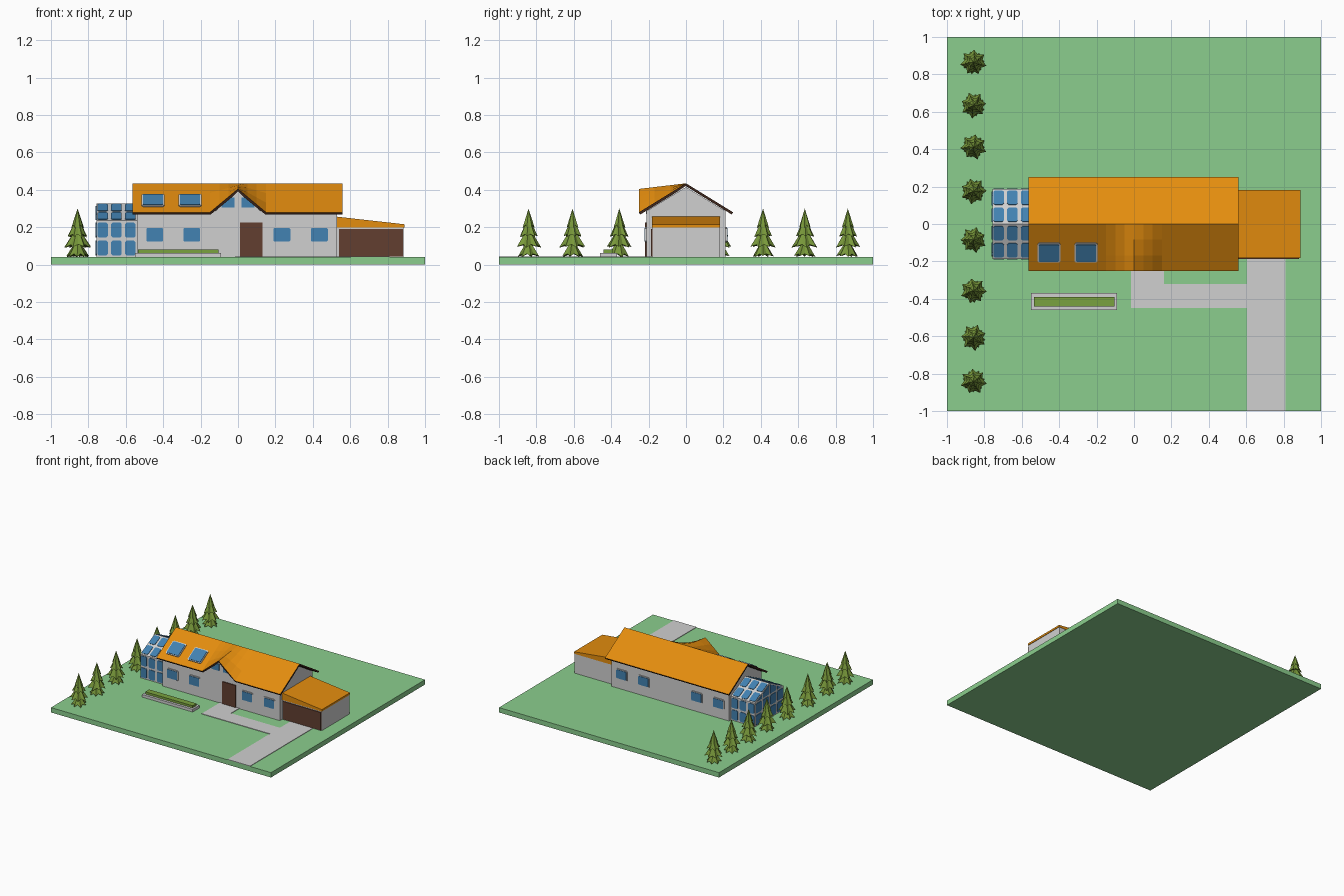
import bpy, bmesh, math, random
from mathutils import Vector as V

if "Cube" in bpy.data.objects:
    bpy.data.objects.remove(bpy.data.objects["Cube"])

random.seed(4)


def material(name, r, g, b):
    m = bpy.data.materials.new(name)
    lin = [((c / 255 + 0.055) / 1.055) ** 2.4 for c in (r, g, b)]
    m.diffuse_color = (*lin, 1)
    m.use_nodes = True
    m.node_tree.nodes["Principled BSDF"].inputs["Base Color"].default_value = m.diffuse_color
    return m


GRASS = material("grass green", 139, 206, 141)
PAVING = material("light grey", 208, 208, 208)
ORANGE = material("roof orange", 228, 141, 14)
TRIM = material("dark trim", 62, 38, 28)
BROWN = material("door brown", 98, 62, 48)
GLASS = material("glass blue", 66, 130, 178)
LEAF = material("tree green", 120, 152, 58)
HEDGE = material("hedge green", 122, 162, 62)


def finish(name, bm, *mats):
    bmesh.ops.recalc_face_normals(bm, faces=bm.faces)
    me = bpy.data.meshes.new(name)
    bm.to_mesh(me)
    bm.free()
    for m in mats:
        me.materials.append(m)
    ob = bpy.data.objects.new(name, me)
    bpy.context.collection.objects.link(ob)
    return ob


def prisms(name, mat, items):
    """Each item is (outline points, extrusion vector)."""
    bm = bmesh.new()
    for pts, vec in items:
        a = [bm.verts.new(V(p)) for p in pts]
        b = [bm.verts.new(V(p) + V(vec)) for p in pts]
        n = len(a)
        bm.faces.new(a)
        bm.faces.new(b[::-1])
        for i in range(n):
            bm.faces.new((a[i], a[(i + 1) % n], b[(i + 1) % n], b[i]))
    return finish(name, bm, mat)


def box(x0, x1, y0, y1, z0, z1):
    return [(x0, y0, z0), (x1, y0, z0), (x1, y1, z0), (x0, y1, z0)], (0, 0, z1 - z0)


def pane(c, u, v, w, h, out, cut=0.008):
    """Rectangle with clipped corners, pushed out along a vector."""
    c, u, v = V(c), V(u).normalized(), V(v).normalized()
    w, h = w / 2, h / 2
    ring = [(-w + cut, -h), (w - cut, -h), (w, -h + cut), (w, h - cut),
            (w - cut, h), (-w + cut, h), (-w, h - cut), (-w, -h + cut)]
    return [c + u * a + v * b for a, b in ring], out


# Ground, paths and planter
prisms("lawn", GRASS, [box(-1, 1, -1, 1, 0, 0.04)])
prisms("driveway_and_path", PAVING, [
    box(0.605, 0.81, -1, -0.18, 0.038, 0.044),
    box(-0.015, 0.605, -0.45, -0.32, 0.038, 0.044),
    box(-0.015, 0.16, -0.32, -0.2, 0.038, 0.044)])
prisms("planter", PAVING, [box(-0.55, -0.09, -0.46, -0.37, 0.04, 0.062)])
prisms("hedge", HEDGE, [box(-0.535, -0.105, -0.44, -0.39, 0.06, 0.08)])

# House walls with the front gable
W = 0.212
prisms("house_walls", PAVING, [
    ([(-0.54, -W, 0.04), (-0.54, W, 0.04), (-0.54, W, 0.286),
      (-0.54, 0, 0.415), (-0.54, -W, 0.286)], (1.07, 0, 0)),
    ([(-0.14, -W - 0.002, 0.27), (0.14, -W - 0.002, 0.27), (0, -W - 0.002, 0.392)],
     (0, 0.2, 0))])

# Main roof: the front eave rises to a peak over the door
xs = [-0.565, -0.15, -0.1, -0.05, 0, 0.05, 0.1, 0.15, 0.56]
ys = [-0.252, -0.168, -0.084, 0, 0.252]
bm = bmesh.new()
grid = []
for y in ys:
    row = []
    for x in xs:
        eave = 0.28
        if y < 0:
            eave += 0.125 * max(0, 1 - abs(x) / 0.15)
        row.append(bm.verts.new((x, y, 0.435 - abs(y) / 0.252 * (0.435 - eave))))
    grid.append(row)
for j in range(len(ys) - 1):
    for i in range(len(xs) - 1):
        bm.faces.new((grid[j][i], grid[j][i + 1], grid[j + 1][i + 1], grid[j + 1][i]))
roof = finish("house_roof", bm, ORANGE, TRIM)
if roof.data.polygons[0].normal.z < 0:
    roof.data.flip_normals()
sol = roof.modifiers.new("thickness", "SOLIDIFY")
sol.thickness = 0.014
sol.offset = -1
sol.material_offset = 1
sol.material_offset_rim = 1

# Doors
prisms("front_door", BROWN, [box(0.01, 0.13, -W - 0.008, -W + 0.01, 0.04, 0.225)])
prisms("garage_door", BROWN, [box(0.54, 0.883, -0.187, -0.17, 0.045, 0.192)])

# House windows on front and back, with thin frames
frames, glass = [], []
for s in (-1, 1):
    for x in (-0.445, -0.247, 0.235, 0.435):
        c = (x, s * W, 0.16)
        frames.append(pane(c, (1, 0, 0), (0, 0, 1), 0.104, 0.084, (0, s * 0.006, 0)))
        glass.append(pane(c, (1, 0, 0), (0, 0, 1), 0.09, 0.07, (0, s * 0.009, 0), 0.004))
# Gable windows beside the peak
for s in (-1, 1):
    glass.append(([(s * x, -W, z) for x, z in
                   ((0.02, 0.305), (0.088, 0.305), (0.088, 0.316), (0.035, 0.36), (0.02, 0.36))],
                  (0, -0.009, 0)))
# Skylights
slope = V((0, 0.252, 0.155)).normalized()
up = V((0, -slope.z, slope.y))
for x in (-0.455, -0.256):
    c = V((x, -0.152, 0.435 - 0.152 * 0.615))
    frames.append(pane(c, (1, 0, 0), slope, 0.122, 0.122, up * 0.006))
    glass.append(pane(c, (1, 0, 0), slope, 0.108, 0.108, up * 0.0095, 0.006))
prisms("window_frames", PAVING, frames)
prisms("window_glass", GLASS, glass)

# Garage with a lean-to roof
prisms("garage_walls", PAVING, [box(0.52, 0.886, -0.18, 0.18, 0.04, 0.2)])
prisms("garage_roof", ORANGE, [
    ([(0.525, -0.183, 0.2), (0.89, -0.183, 0.2), (0.89, -0.183, 0.216), (0.525, -0.183, 0.257)],
     (0, 0.366, 0))])

# Greenhouse: frame body and panes
G, E, R = 0.187, 0.235, 0.328
prisms("greenhouse_frame", PAVING, [
    ([(-0.757, -G, 0.04), (-0.757, G, 0.04), (-0.757, G, E), (-0.757, 0, R),
      (-0.757, -G, E)], (0.22, 0, 0))])
panes = []
for s in (-1, 1):
    tilt = V((0, -s * G, R - E))
    out = V((0, s * (R - E), G)).normalized() * 0.004
    for x in (-0.724, -0.65, -0.576):
        for z in (0.089, 0.185):
            panes.append(pane((x, s * G, z), (1, 0, 0), (0, 0, 1), 0.056, 0.08, (0, s * 0.004, 0)))
        for t in (0.25, 0.74):
            panes.append(pane(V((x, s * G, E)) + tilt * t, (1, 0, 0), tilt, 0.056, 0.084, out))
    # End wall panes
    for y in (0.047, 0.138):
        for z in (0.089, 0.185):
            panes.append(pane((-0.757, s * y, z), (0, 1, 0), (0, 0, 1), 0.074, 0.08, (-0.004, 0, 0)))
    panes.append(([(-0.757, s * y, z) for y, z in
                   ((0.01, 0.24), (0.084, 0.24), (0.084, 0.276), (0.01, 0.313))], (-0.004, 0, 0)))
    panes.append(([(-0.757, s * y, z) for y, z in
                   ((0.1, 0.24), (0.156, 0.24), (0.1, 0.268))], (-0.004, 0, 0)))
prisms("greenhouse_glass", GLASS, panes)

# Row of trees: stacked jagged cones
bm = bmesh.new()
for z0, z1, r in ((0.0, 0.1, 0.062), (0.05, 0.165, 0.07), (0.105, 0.22, 0.052), (0.155, 0.26, 0.034)):
    apex = bm.verts.new((0, 0, z1))
    base = bm.verts.new((0, 0, z0 + 0.02))
    turn = random.random() * 6
    ring = []
    for i in range(14):
        a = turn + i * math.tau / 14
        k = r * (random.uniform(0.9, 1.05) if i % 2 else 0.68)
        lift = random.uniform(0, 0.008) if i % 2 else 0.018
        ring.append(bm.verts.new((k * math.cos(a), k * math.sin(a), z0 + lift)))
    for i in range(14):
        j = (i + 1) % 14
        bm.faces.new((ring[i], ring[j], apex))
        bm.faces.new((ring[j], ring[i], base))
tree = finish("tree", bm, LEAF)
for n, y in enumerate((0.865, 0.635, 0.412, 0.175, -0.085, -0.357, -0.607, -0.842)):
    ob = tree if n == 0 else tree.copy()
    if n:
        bpy.context.collection.objects.link(ob)
    ob.name = f"tree_{n + 1}"
    ob.location = (-0.858, y, 0.04)
    ob.rotation_euler.z = n * 1.3
